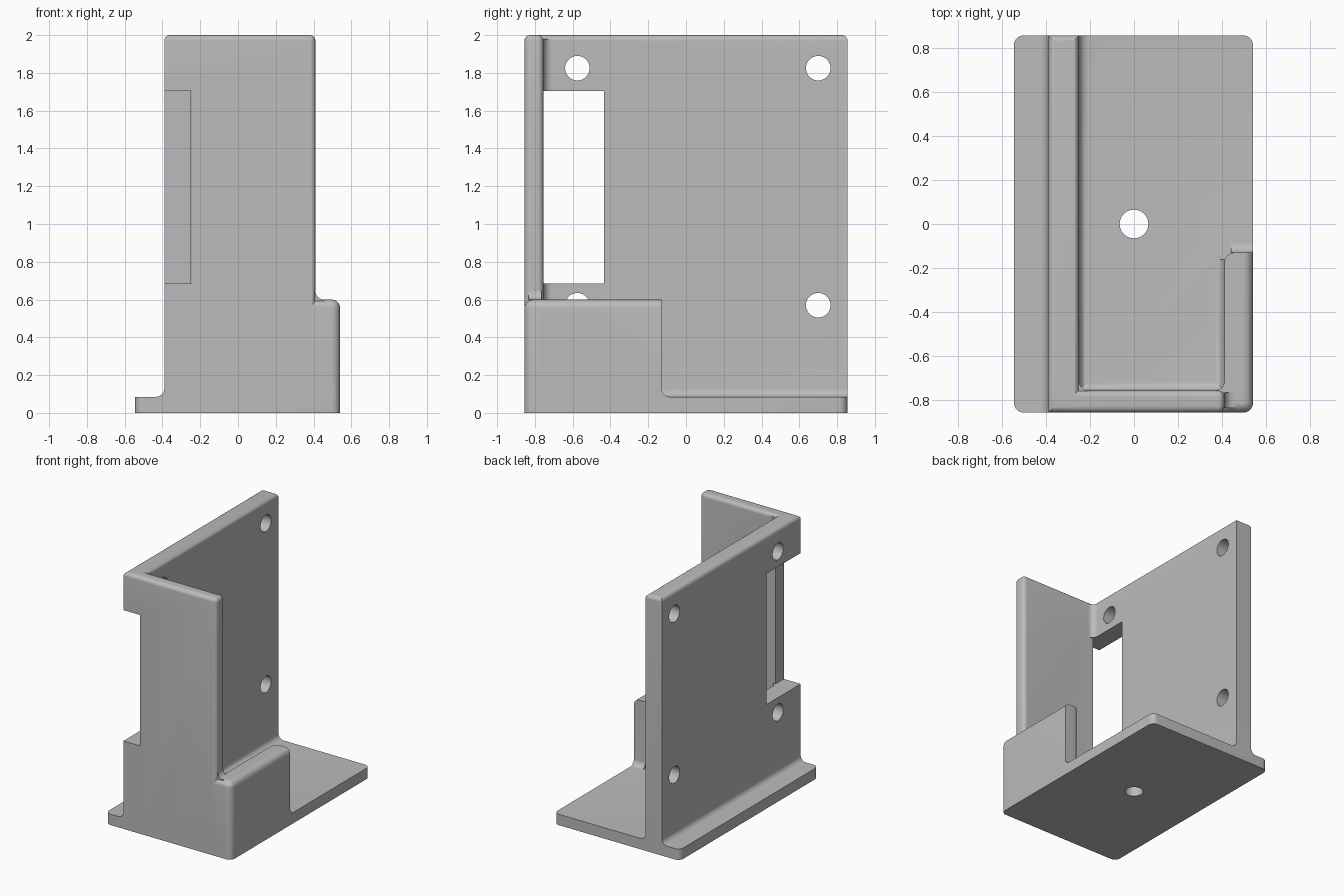
import bpy, bmesh, math
from mathutils import Vector

cube = bpy.data.objects.get("Cube")
if cube:
    bpy.data.objects.remove(cube, do_unlink=True)

grey = bpy.data.materials.new("plain_grey")
grey.use_nodes = True
grey.diffuse_color = (0.5, 0.5, 0.5, 1)
grey.node_tree.nodes["Principled BSDF"].inputs["Base Color"].default_value = (0.5, 0.5, 0.5, 1)


def finish(name, bm):
    bmesh.ops.recalc_face_normals(bm, faces=bm.faces[:])
    mesh = bpy.data.meshes.new(name)
    bm.to_mesh(mesh)
    bm.free()
    mesh.materials.append(grey)
    obj = bpy.data.objects.new(name, mesh)
    bpy.context.collection.objects.link(obj)
    return obj


def box(name, lo, hi, *rounds):
    """Box with rounded edges; each round is (radius, rule on edge side signs)."""
    bm = bmesh.new()
    lo, hi = Vector(lo), Vector(hi)
    mid, half = (lo + hi) / 2, (hi - lo) / 2
    bmesh.ops.create_cube(bm, size=2)
    for v in bm.verts:
        v.co = mid + Vector(a * b for a, b in zip(v.co, half))
    for radius, rule in rounds:
        chosen = []
        for e in bm.edges:
            m = (e.verts[0].co + e.verts[1].co) / 2 - mid
            if rule(*[round(a / b) for a, b in zip(m, half)]):
                chosen.append(e)
        bmesh.ops.bevel(bm, geom=chosen, offset=radius, offset_type='OFFSET',
                        segments=6, profile=0.5, affect='EDGES')
    return finish(name, bm)


def fillet(name, axis, corner, signs, start, end, r=0.045, sink=0.02):
    """Concave strip along an axis, set in the corner of the other two axes."""
    arc = [(r - r * math.sin(a), r - r * math.cos(a))
           for a in (math.pi / 2 * i / 8 for i in range(9))]
    profile = [(-sink, r), (-sink, -sink), (r, -sink)] + arc
    others = [i for i in range(3) if i != axis]
    bm = bmesh.new()
    verts = []
    for p in profile:
        co = [0, 0, 0]
        co[axis] = start
        for i, k in enumerate(others):
            co[k] = corner[i] + signs[i] * p[i]
        verts.append(bm.verts.new(co))
    face = bm.faces.new(verts)
    ext = bmesh.ops.extrude_face_region(bm, geom=[face])
    move = Vector((0, 0, 0))
    move[axis] = end - start
    bmesh.ops.translate(bm, vec=move,
                        verts=[g for g in ext["geom"] if isinstance(g, bmesh.types.BMVert)])
    return finish(name, bm)


def drill(name, centre, rotation):
    bm = bmesh.new()
    bmesh.ops.create_cone(bm, cap_ends=True, segments=40, radius1=0.065,
                          radius2=0.065, depth=0.4)
    obj = finish(name, bm)
    for v in obj.data.vertices:
        p = v.co.copy()
        v.co = Vector(centre) + (Vector((p.z, p.x, p.y)) if rotation else p)
    return obj


# Main dimensions
X0, X1, Y = -0.545, 0.54, 0.855
WL, WR, FB, LIP, LIP_END = -0.39, -0.25, -0.755, 0.41, -0.13
BASE, STEP, TOP = 0.085, 0.6, 2.0
R = 0.045

# Base plate and walls
body = box("bracket_body", (X0, -Y, 0), (X1, Y, BASE), (R, lambda x, y, z: z == 0))
side_wall = box("side_wall", (WL, -Y, 0.04), (WR, Y, TOP), (0.03, lambda x, y, z: z > 0))
front_wall = box("front_wall", (WL, -Y, 0.04), (LIP, FB, TOP),
                 (0.03, lambda x, y, z: z > 0 or (z == 0 and x > 0)))
outer = lambda x, y, z: (z > 0 and (x > 0 or y < 0)) or (z == 0 and x > 0 and y < 0)
low_front = box("low_front_wall", (0, -Y, 0.04), (X1, FB, STEP), (R, outer))
lip = box("low_side_lip", (LIP, -Y, 0.04), (X1, LIP_END, STEP),
          (R, lambda x, y, z: outer(x, y, z) or (z == 0 and x < 0 and y > 0)))

# Concave fillets between the plate and the walls
fillets = [
    fillet("outer_base_fillet", 1, (WL, BASE), (-1, 1), -Y, Y),
    fillet("inner_base_fillet", 1, (WR, BASE), (1, 1), FB, Y),
    fillet("front_base_fillet", 0, (FB, BASE), (1, 1), WR - 0.02, LIP + 0.02),
    fillet("lip_base_fillet", 1, (LIP, BASE), (-1, 1), FB - 0.02, LIP_END - 0.03),
    fillet("lip_end_fillet", 0, (LIP_END, BASE), (1, 1), LIP + 0.03, X1),
    fillet("inner_corner_fillet", 2, (WR, FB), (1, 1), 0.06, TOP - 0.02),
    fillet("lip_corner_fillet", 2, (LIP, FB), (-1, 1), 0.06, STEP),
    fillet("step_fillet", 1, (LIP, STEP), (1, 1), -Y + 0.02, FB - 0.01),
]

# Cutters: window through the side wall and front corner, bolt holes
cutters = [
    box("corner_notch", (-0.7, -1, 0.685), (-0.245, -0.435, 1.705)),
    box("window_cut", (-0.7, FB, 0.685), (-0.15, -0.435, 1.705)),
    drill("base_hole", (0, 0, 0.05), False),
]
for y in (-0.575, 0.70):
    for z in (0.57, 1.825):
        cutters.append(drill("wall_hole", (-0.32, y, z), True))

# Combine everything into one solid
bpy.context.view_layer.objects.active = body
for group, operation in (([side_wall, front_wall, low_front, lip] + fillets, 'UNION'),
                         (cutters, 'DIFFERENCE')):
    for part in group:
        part.hide_render = True
        mod = body.modifiers.new(part.name, 'BOOLEAN')
        mod.operation, mod.solver, mod.object = operation, 'EXACT', part
        bpy.ops.object.modifier_apply(modifier=mod.name)
        bpy.data.objects.remove(part, do_unlink=True)

# Smooth the rounded edges, keep corners sharp
bpy.ops.object.select_all(action='DESELECT')
body.select_set(True)
bpy.ops.object.shade_smooth_by_angle(angle=math.radians(30))
